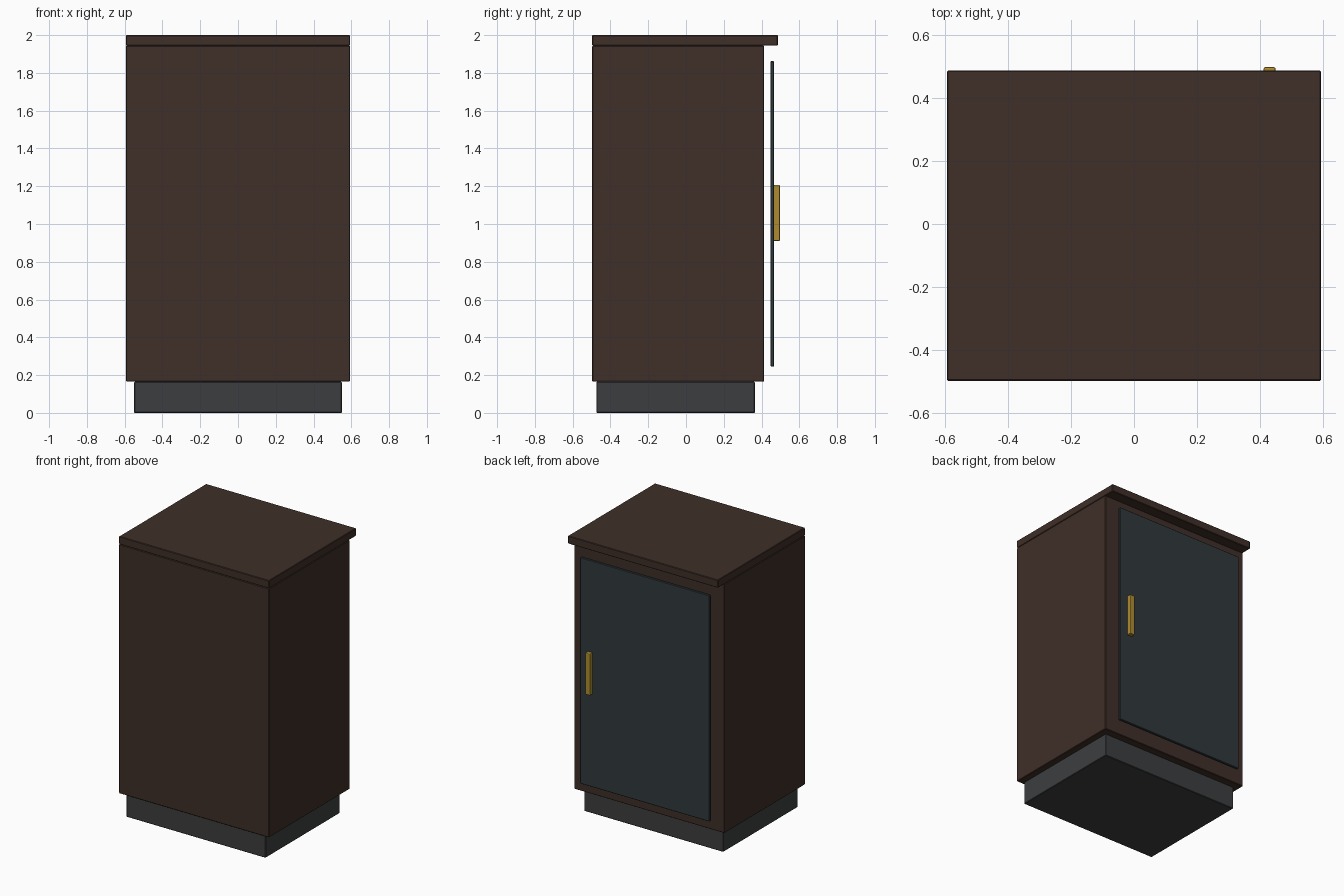
import bpy
import bmesh
from mathutils import Vector

if "Cube" in bpy.data.objects:
    bpy.data.objects.remove(bpy.data.objects["Cube"])


def material(name, rgb):
    mat = bpy.data.materials.new(name)
    mat.diffuse_color = (*rgb, 1.0)
    mat.use_nodes = True
    mat.node_tree.nodes["Principled BSDF"].inputs["Base Color"].default_value = mat.diffuse_color
    return mat


def box(name, lo, hi, mat, bevel=0.004, segments=1):
    """Box between two corners, with softened edges."""
    lo, hi = Vector(lo), Vector(hi)
    bm = bmesh.new()
    bmesh.ops.create_cube(bm, size=1.0)
    bmesh.ops.scale(bm, vec=hi - lo, verts=bm.verts)
    mesh = bpy.data.meshes.new(name)
    bm.to_mesh(mesh)
    bm.free()
    obj = bpy.data.objects.new(name, mesh)
    obj.location = (lo + hi) / 2
    bpy.context.collection.objects.link(obj)
    mesh.materials.append(mat)
    mod = obj.modifiers.new("soft_edges", 'BEVEL')
    mod.width = bevel
    mod.segments = segments
    return obj


walnut = material("dark_wood", (0.05, 0.028, 0.021))
charcoal = material("charcoal", (0.046, 0.048, 0.050))
smoked = material("smoked_glass", (0.030, 0.040, 0.045))
brass = material("brass", (0.42, 0.26, 0.03))

# Recessed base
box("plinth", (-0.55, -0.475, 0.0), (0.55, 0.365, 0.165), charcoal)

# Cabinet carcass and overhanging top
box("cabinet_body", (-0.593, -0.497, 0.165), (0.593, 0.414, 1.944), walnut)
box("top_slab", (-0.593, -0.497, 1.944), (0.593, 0.487, 2.0), walnut)

# Thin door panel standing proud of the carcass
box("door", (-0.512, 0.447, 0.245), (0.512, 0.467, 1.862), smoked)

# Vertical pull handle
box("door_handle", (0.411, 0.465, 0.91), (0.449, 0.497, 1.207), brass, 0.005, 2)
